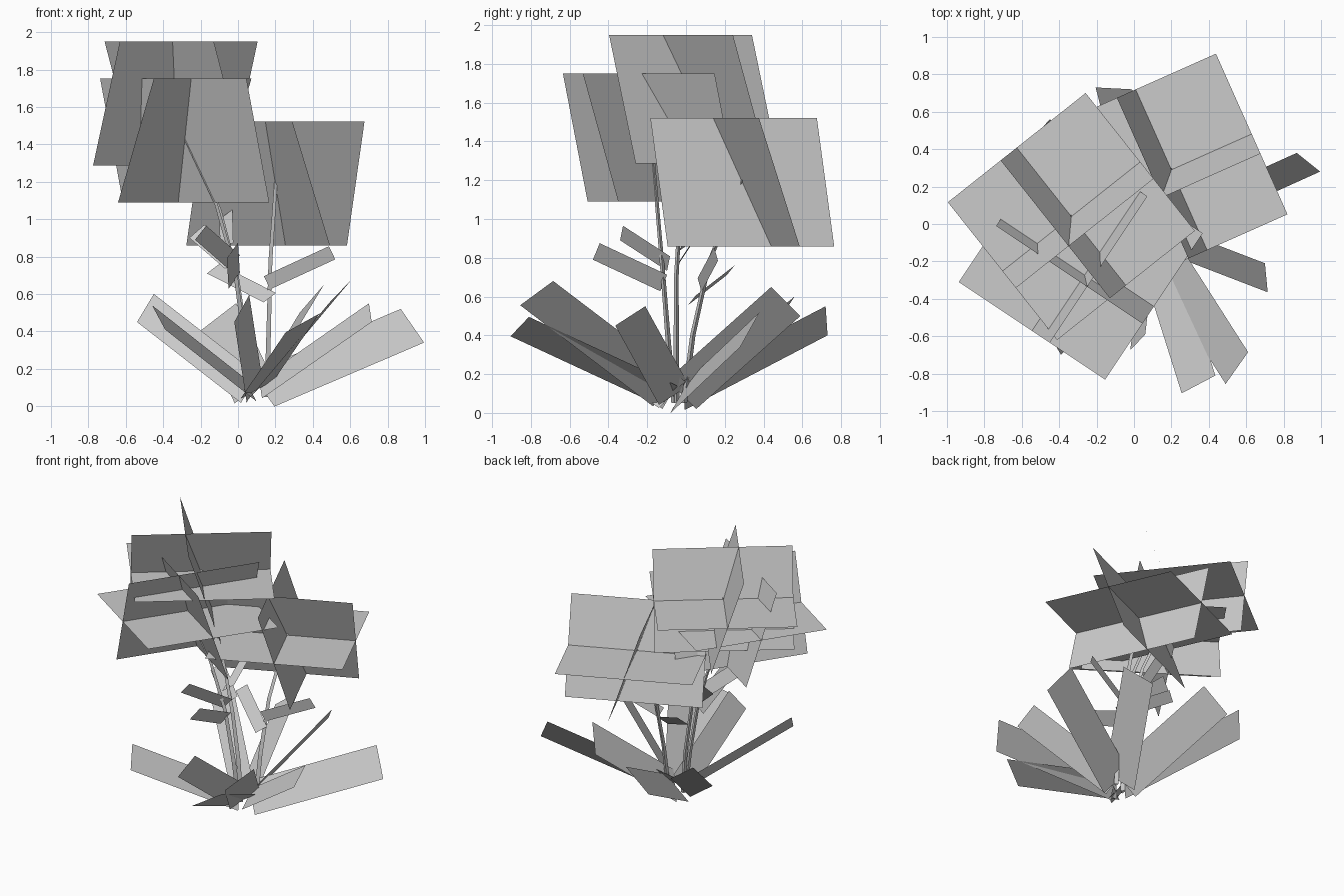
import bpy
import bmesh
from math import cos, sin, radians
from mathutils import Vector as V

if "Cube" in bpy.data.objects:
    bpy.data.objects.remove(bpy.data.objects["Cube"])


def make_object(name, bm):
    mesh = bpy.data.meshes.new(name)
    bm.to_mesh(mesh)
    bm.free()
    ob = bpy.data.objects.new(name, mesh)
    bpy.context.collection.objects.link(ob)
    return ob


def add_card(bm, centre, a, b):
    """Flat rectangle spanned by half-axes a and b."""
    bm.faces.new([bm.verts.new(centre + a * s + b * t)
                  for s, t in ((-1, -1), (1, -1), (1, 1), (-1, 1))])


def flower_head(name, centre, angle):
    """One level card crossed by two leaning upright cards."""
    c, r = V(centre), 0.47
    ang = radians(angle)
    u = V((cos(ang), sin(ang), 0))
    v = V((sin(ang), -cos(ang), 0))
    up = V((0, 0, 0.331))
    bm = bmesh.new()
    add_card(bm, c, u * r, v * r)
    add_card(bm, c, u * r, up + v * 0.115)
    add_card(bm, c, v * r, up - u * 0.11)
    make_object(name, bm)


def stem(name, points, radius=0.018):
    """Thin three-sided tapering stalk along a path."""
    bm = bmesh.new()
    rings = []
    for i, p in enumerate(points):
        r = radius * (1 - 0.12 * i)
        rings.append([bm.verts.new(V(p) + V((cos(k * 2.0944), sin(k * 2.0944), 0)) * r)
                      for k in range(3)])
    for lo, hi in zip(rings, rings[1:]):
        for k in range(3):
            n = (k + 1) % 3
            bm.faces.new((lo[k], lo[n], hi[n], hi[k]))
    make_object(name, bm)


def leaf(name, high, low, base):
    """Long flat leaf from its tip edge back to the base midpoint."""
    high, low, base = V(high), V(low), V(base)
    tip, half = (high + low) / 2, (high - low) / 2
    bm = bmesh.new()
    add_card(bm, (tip + base) / 2, (tip - base) / 2, half)
    make_object(name, bm)


# Flower heads
flower_head("flower_head_low", (0.20, 0.29, 1.19), 24)
flower_head("flower_head_high", (-0.335, 0.04, 1.618), 38.4)
flower_head("flower_head_front", (-0.285, -0.18, 1.42), 56.3)

# Stems
stem("stem_low", [(0.15, -0.01, 0.05), (0.16, 0.035, 0.40), (0.17, 0.12, 0.78), (0.2, 0.29, 1.2)])
stem("stem_high", [(0.06, -0.05, 0.05), (0.04, -0.05, 0.35), (-0.01, -0.05, 0.7),
                   (-0.1, -0.03, 1.05), (-0.335, 0.04, 1.63)])
stem("stem_front", [(0.05, -0.06, 0.05), (0.03, -0.09, 0.35), (-0.02, -0.12, 0.73),
                    (-0.12, -0.15, 1.08), (-0.285, -0.18, 1.43)])

# Ground leaves: high tip corner, low tip corner
ground_leaves = [
    ((0.87, 0.38, 0.52), (0.995, 0.28, 0.34)),
    ((0.70, -0.21, 0.55), (0.715, -0.365, 0.45)),
    ((0.61, -0.685, 0.68), (0.49, -0.855, 0.555)),
    ((0.435, -0.81, 0.495), (0.255, -0.905, 0.395)),
    ((-0.01, 0.72, 0.55), (-0.205, 0.73, 0.40)),
    ((-0.45, 0.56, 0.60), (-0.54, 0.46, 0.45)),
    ((0.46, 0.44, 0.65), (0.33, 0.59, 0.50)),
    ((-0.46, -0.58, 0.54), (-0.39, -0.70, 0.41)),
    ((0.06, -0.59, 0.595), (-0.02, -0.675, 0.45)),
]
root = V((0.09, -0.05, 0.07))
for i, (hi, lo) in enumerate(ground_leaves):
    tip = (V(hi) + V(lo)) / 2
    leaf(f"ground_leaf_{i + 1}", hi, lo, root.lerp(tip, 0.05))

# Small leaves along the stems: high tip, low tip, base midpoint
stem_leaves = [
    ((0.486, 0.145, 0.855), (0.52, 0.165, 0.785), (0.155, 0.07, 0.66)),
    ((-0.10, 0.25, 0.76), (-0.166, 0.21, 0.71), (0.17, 0.03, 0.58)),
    ((-0.17, -0.325, 0.965), (-0.23, -0.34, 0.89), (-0.02, -0.09, 0.77)),
    ((0.0, -0.445, 0.875), (-0.06, -0.48, 0.79), (-0.02, -0.115, 0.67)),
    ((-0.03, 0.24, 1.05), (-0.10, 0.20, 1.0), (-0.06, -0.03, 0.85)),
    ((-0.18, 0.09, 0.97), (-0.26, 0.05, 0.90), (-0.03, -0.04, 0.77)),
]
for i, (hi, lo, base) in enumerate(stem_leaves):
    leaf(f"stem_leaf_{i + 1}", hi, lo, base)
